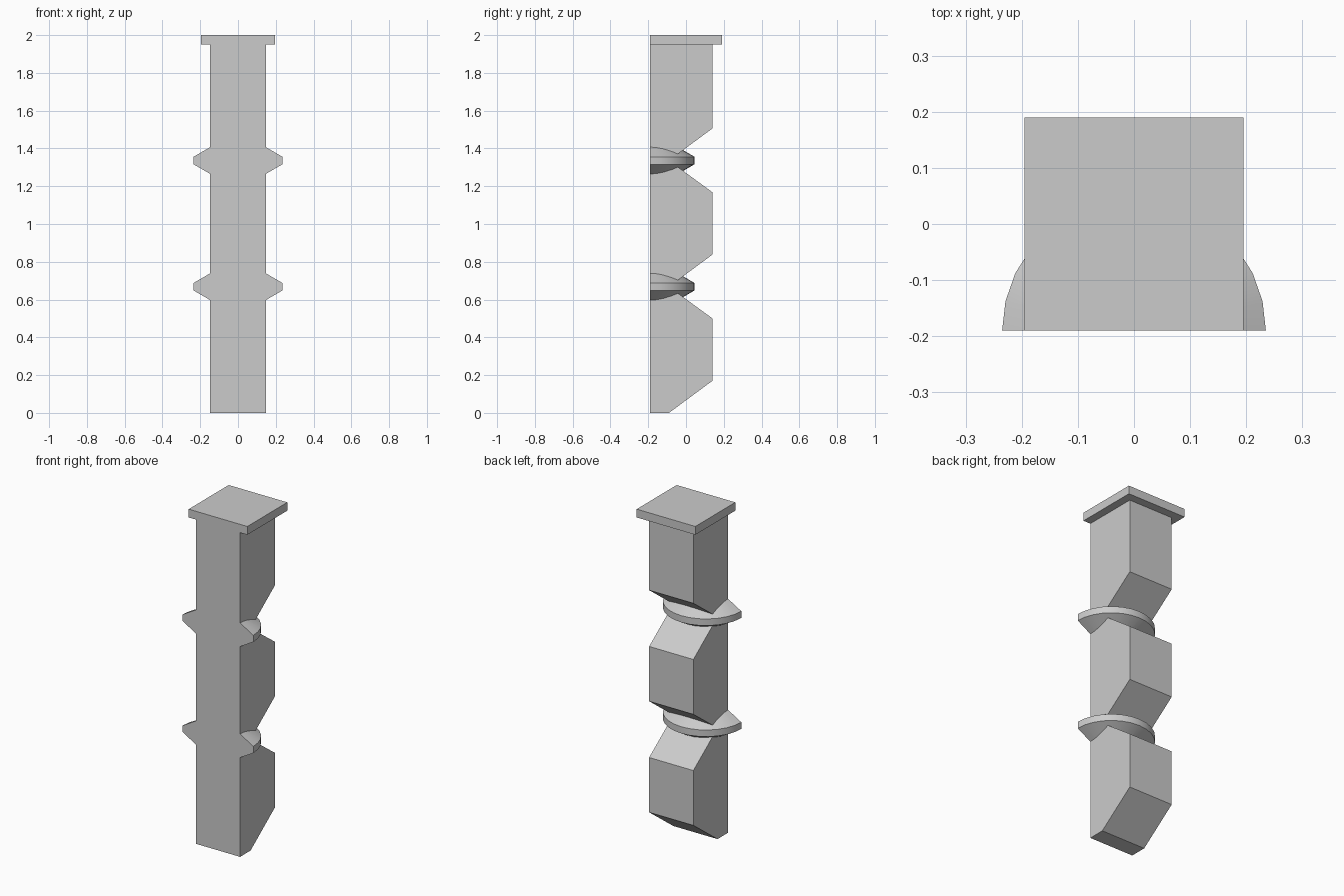
import bpy
import bmesh
from math import cos, sin, pi

cube = bpy.data.objects.get("Cube")
if cube:
    bpy.data.objects.remove(cube, do_unlink=True)

# One plain grey for everything
grey = bpy.data.materials.new("plain_grey")
grey.use_nodes = True
colour = (0.6, 0.6, 0.6, 1)
grey.diffuse_color = colour
grey.node_tree.nodes["Principled BSDF"].inputs["Base Color"].default_value = colour

FRONT, BACK = -0.19, 0.14
HALF_WIDTH = 0.147
PERIOD = 0.668


def finish(name, bm):
    bmesh.ops.recalc_face_normals(bm, faces=bm.faces)
    mesh = bpy.data.meshes.new(name)
    bm.to_mesh(mesh)
    bm.free()
    mesh.materials.append(grey)
    obj = bpy.data.objects.new(name, mesh)
    bpy.context.collection.objects.link(obj)
    return obj


def extrude_profile(name, points, half_width):
    """Side profile of (y, z) points, extruded across x."""
    bm = bmesh.new()
    face = bm.faces.new([bm.verts.new((-half_width, y, z)) for y, z in points])
    moved = bmesh.ops.extrude_face_region(bm, geom=[face])["geom"]
    verts = [v for v in moved if isinstance(v, bmesh.types.BMVert)]
    bmesh.ops.translate(bm, verts=verts, vec=(2 * half_width, 0, 0))
    return finish(name, bm)


def half_collar(name, z, radius=0.235, segments=14):
    """Bevelled half disc, cut flat along the front plane."""
    inner, rim, rise = 0.08, 0.02, 0.09
    section = [(inner, rim + rise), (radius, rim), (radius, -rim), (inner, -rim - rise)]
    bm = bmesh.new()
    columns = []
    for i in range(segments + 1):
        a = pi * i / segments
        columns.append([bm.verts.new((r * cos(a), FRONT + r * sin(a), z + h))
                        for r, h in section])
    for a, b in zip(columns, columns[1:]):
        for k in range(3):
            bm.faces.new((a[k], b[k], b[k + 1], a[k + 1]))
    bm.faces.new([c[0] for c in columns])
    bm.faces.new([c[3] for c in columns])
    bm.faces.new(columns[0] + columns[-1][::-1])
    obj = finish(name, bm)
    bpy.ops.object.select_all(action="DESELECT")
    obj.select_set(True)
    bpy.context.view_layer.objects.active = obj
    bpy.ops.object.shade_smooth_by_angle(angle=pi / 6)


# Shaft: flat front, notched back
profile = [(FRONT, 0)]
for i in range(3):
    base = i * PERIOD
    profile += [(-0.09, base), (BACK, base + 0.17)]
    if i < 2:
        profile.append((BACK, base + 0.5))
profile += [(BACK, 1.95), (FRONT, 1.95)]
extrude_profile("shaft", profile, HALF_WIDTH)

# Collars in the two notches
half_collar("lower_collar", PERIOD)
half_collar("upper_collar", 2 * PERIOD)

# Cap plate
extrude_profile("cap_plate", [(FRONT, 1.95), (0.19, 1.95), (0.19, 2), (FRONT, 2)], 0.195)
